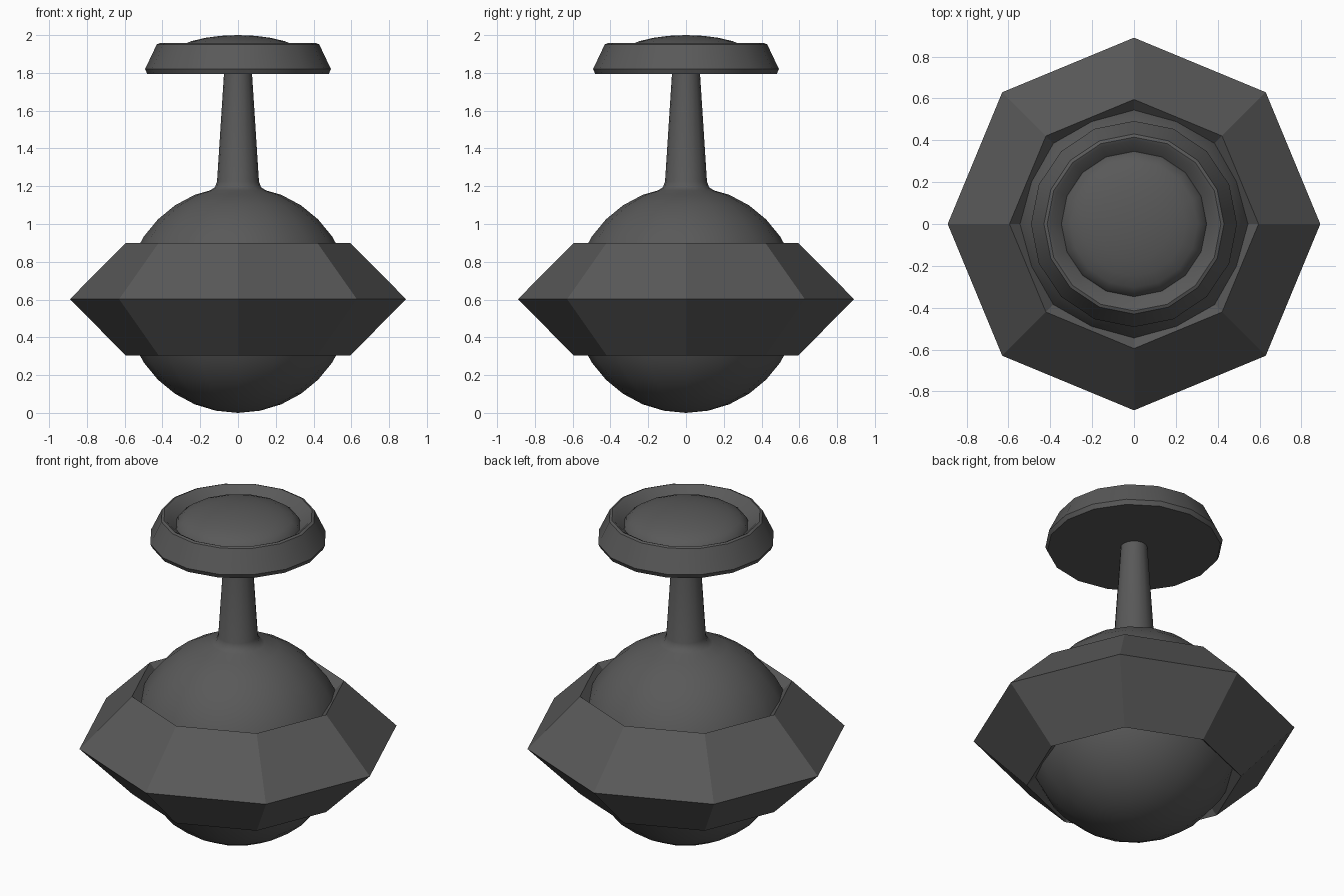
import bpy, bmesh, math

if "Cube" in bpy.data.objects:
    bpy.data.objects.remove(bpy.data.objects["Cube"])

SIDES = 16

iron = bpy.data.materials.new("dark grey iron")
iron.diffuse_color = (0.1, 0.1, 0.1, 1)
iron.use_nodes = True
iron.node_tree.nodes["Principled BSDF"].inputs["Base Color"].default_value = iron.diffuse_color


def finish(obj, name, smooth=None):
    obj.name = name
    obj.data.name = name
    obj.data.materials.append(iron)
    if smooth:
        bpy.ops.object.select_all(action='DESELECT')
        obj.select_set(True)
        bpy.context.view_layer.objects.active = obj
        bpy.ops.object.shade_smooth_by_angle(angle=math.radians(smooth))


def lathe(name, profile, sides, smooth=None, closed=False):
    """Revolve (radius, z) points, listed from bottom to top on the outside."""
    bm = bmesh.new()
    rings = []
    for r, z in profile:
        if r == 0:
            rings.append([bm.verts.new((0, 0, z))] * sides)
        else:
            rings.append([bm.verts.new((r * math.cos(2 * math.pi * i / sides),
                                        r * math.sin(2 * math.pi * i / sides), z))
                          for i in range(sides)])
    pairs = list(zip(rings, rings[1:]))
    if closed:
        pairs.append((rings[-1], rings[0]))
    for a, b in pairs:
        for i in range(sides):
            j = (i + 1) % sides
            quad = list(dict.fromkeys((a[i], a[j], b[j], b[i])))
            bm.faces.new(quad)
    bmesh.ops.recalc_face_normals(bm, faces=bm.faces)
    mesh = bpy.data.meshes.new(name)
    bm.to_mesh(mesh)
    bm.free()
    obj = bpy.data.objects.new(name, mesh)
    bpy.context.collection.objects.link(obj)
    finish(obj, name, smooth)
    return obj


def arc(radius, height, centre, start, end, steps):
    """Elliptical profile between two latitudes in degrees."""
    pts = []
    for k in range(steps + 1):
        t = math.radians(start + (end - start) * k / steps)
        r = radius * math.cos(t)
        pts.append((r if r > 1e-5 else 0, centre + height * math.sin(t)))
    return pts


# Round body, flaring into the tapered neck
body = arc(0.6, 0.6, 0.6, -90, 67.5, 14)
neck = [(0.148, 1.178), (0.122, 1.195), (0.111, 1.225), (0.074, 1.80)]
lathe("body_and_neck", body + neck, SIDES, smooth=40)

# Eight-sided ring with a diamond cross-section
lathe("octagonal_ring", [(0.595, 0.305), (0.89, 0.602), (0.595, 0.899), (0.30, 0.602)],
      8, closed=True)

# Flat-bottomed cap with a sunken top
lathe("cap", [(0, 1.794), (0.48, 1.794), (0.492, 1.82), (0.43, 1.951), (0.415, 1.957),
              (0.40, 1.95), (0.335, 1.885), (0, 1.885)], SIDES, smooth=40)

# Shallow dome set into the cap
lathe("cap_dome", arc(0.35, 0.11, 1.89, 0, 90, 6), SIDES, smooth=40)
